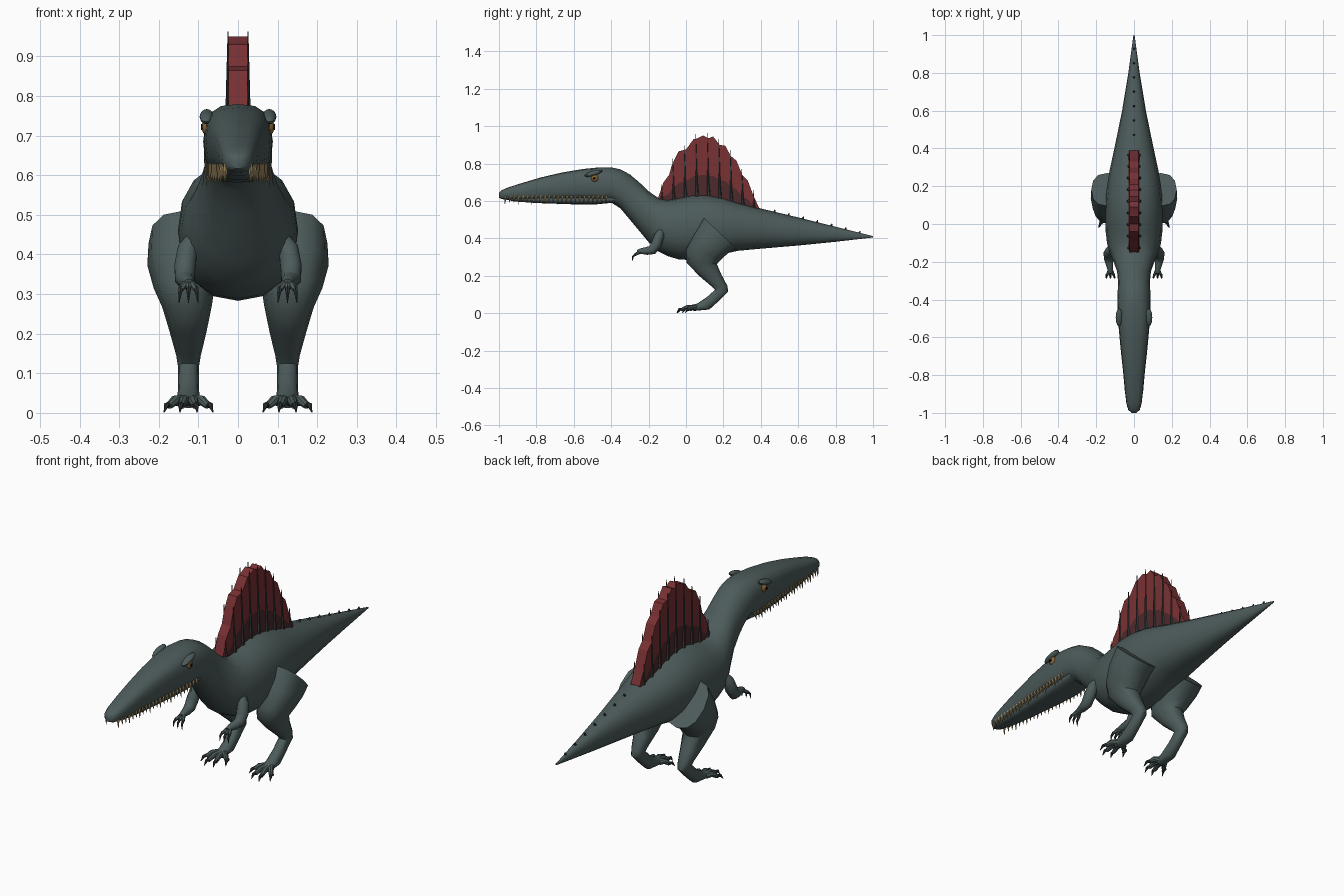
import bpy, bmesh, math
from mathutils import Vector

if "Cube" in bpy.data.objects:
    bpy.data.objects.remove(bpy.data.objects["Cube"])


def material(name, rgb):
    m = bpy.data.materials.new(name)
    m.diffuse_color = (*rgb, 1)
    m.use_nodes = True
    m.node_tree.nodes["Principled BSDF"].inputs["Base Color"].default_value = m.diffuse_color
    return m


SKIN = material("slate skin", (0.073, 0.105, 0.103))
RED = material("sail red", (0.19, 0.03, 0.033))
DARK_RED = material("sail dark red", (0.075, 0.022, 0.024))
RIB = material("rib grey", (0.035, 0.045, 0.045))
CLAW = material("claw dark", (0.03, 0.034, 0.034))
TOOTH = material("tooth ivory", (0.36, 0.26, 0.12))
AMBER = material("eye amber", (0.25, 0.13, 0.035))
BLACK = material("pupil black", (0.006, 0.006, 0.006))


def finish(name, bm, mats, mirror=False, angle=35):
    bmesh.ops.recalc_face_normals(bm, faces=bm.faces)
    me = bpy.data.meshes.new(name)
    bm.to_mesh(me)
    bm.free()
    ob = bpy.data.objects.new(name, me)
    bpy.context.collection.objects.link(ob)
    for m in mats:
        me.materials.append(m)
    bpy.ops.object.select_all(action='DESELECT')
    ob.select_set(True)
    bpy.context.view_layer.objects.active = ob
    bpy.ops.object.shade_smooth_by_angle(angle=math.radians(angle))
    if mirror:
        ob.modifiers.new("mirror", 'MIRROR')
    return ob


def loft(bm, rings):
    """Skin a list of point rings and cap both ends."""
    vs = [[bm.verts.new(p) for p in r] for r in rings]
    n = len(vs[0])
    for a, b in zip(vs, vs[1:]):
        for i in range(n):
            j = (i + 1) % n
            bm.faces.new((a[i], a[j], b[j], b[i]))
    bm.faces.new(vs[0])
    bm.faces.new(vs[-1])


def tube(bm, pts, radii, n=8):
    """Round limb through points with a radius at each one."""
    pts = [Vector(p) for p in pts]
    rings = []
    for i, (p, r) in enumerate(zip(pts, radii)):
        d = (pts[min(i + 1, len(pts) - 1)] - pts[max(i - 1, 0)]).normalized()
        u = d.cross(Vector((1, 0, 0)))
        if u.length < 0.1:
            u = d.cross(Vector((0, 0, 1)))
        u.normalize()
        w = d.cross(u)
        rings.append([p + (u * math.cos(t) + w * math.sin(t)) * r
                      for t in (2 * math.pi * k / n for k in range(n))])
    loft(bm, rings)


def spow(v, e):
    return math.copysign(abs(v) ** e, v)


def slices(bm, rows, n=16):
    """Upright cross-sections from rows of y, top, bottom, half width."""
    rings = []
    for y, top, bot, w in rows:
        e = 0.72 if y < -0.4 else 0.9
        rings.append([(w * spow(math.cos(t), e), y,
                       (top + bot) / 2 + (top - bot) / 2 * spow(math.sin(t), e))
                      for t in (2 * math.pi * k / n for k in range(n))])
    loft(bm, rings)


def lerp(table, y):
    for (y0, a), (y1, b) in zip(table, table[1:]):
        if y <= y1:
            return a + (b - a) * max(0, (y - y0) / (y1 - y0))
    return table[-1][1]


# Body, from snout to tail tip
BODY = [(-1.0, .645, .617, .012), (-.985, .658, .61, .03), (-.95, .673, .606, .04),
        (-.88, .695, .603, .049), (-.78, .725, .602, .058), (-.66, .753, .602, .071),
        (-.55, .771, .60, .081), (-.46, .78, .592, .086), (-.40, .78, .592, .088),
        (-.35, .769, .56, .086), (-.30, .742, .50, .085), (-.25, .70, .44, .09),
        (-.20, .652, .38, .108), (-.15, .618, .332, .13), (-.10, .608, .306, .143),
        (-.04, .618, .288, .15), (.04, .635, .283, .152), (.12, .634, .293, .151),
        (.20, .618, .317, .143), (.28, .592, .334, .13), (.40, .56, .345, .104),
        (.60, .512, .362, .063), (.80, .462, .382, .03), (1.0, .412, .405, .003)]
bm = bmesh.new()
slices(bm, BODY)
finish("body", bm, [SKIN], angle=50)
WIDTH = [(r[0], r[3]) for r in BODY]
TOP = [(r[0], r[1]) for r in BODY]

# Lower jaw, narrower than the snout so the teeth overhang it
bm = bmesh.new()
slices(bm, [(-.96, .62, .607, .018), (-.92, .63, .598, .032), (-.8, .63, .589, .044),
            (-.6, .63, .582, .06), (-.48, .63, .582, .068), (-.38, .63, .592, .068)])
finish("lower_jaw", bm, [SKIN], angle=50)

# Teeth along the lip
bm = bmesh.new()
for i in range(24):
    y = -.965 + i * .0235
    w = lerp(WIDTH, y)
    drop = .038 if i % 3 == 0 else .028
    tube(bm, [(w * .84, y, .628), (w * .93, y - .003, .62 - drop)], [.0075, .001], 5)
finish("teeth", bm, [TOOTH], True)

# Eyes, pupils and brows
bm = bmesh.new()
bmesh.ops.create_uvsphere(bm, u_segments=12, v_segments=8, radius=1)
for v in bm.verts:
    v.co = Vector((.079 + v.co.x * .013, -.488 + v.co.y * .02, .722 + v.co.z * .02))
finish("eye", bm, [AMBER], True)
bm = bmesh.new()
tube(bm, [(.088, -.49, .722), (.0935, -.49, .722)], [.008, .007], 8)
finish("pupil", bm, [BLACK], True)
bm = bmesh.new()
bmesh.ops.create_uvsphere(bm, u_segments=12, v_segments=8, radius=1)
for v in bm.verts:
    x, y, z = v.co
    v.co = Vector((.079 + x * .018, -.495 + y * .048, .748 + z * .014 + y * .013))
finish("brow", bm, [SKIN], True)

# Sail: scalloped slab, darker on the lower sides
EDGE = [(-.155, .60), (-.12, .70), (-.09, .74), (-.075, .795), (-.04, .865), (0, .875),
        (.04, .93), (.06, .935), (.09, .95), (.12, .935), (.145, .945), (.18, .90),
        (.21, .895), (.24, .84), (.27, .815), (.30, .74), (.33, .71), (.36, .63),
        (.39, .565)]
bm = bmesh.new()
rings = []
for y, z in EDGE:
    base = min(lerp(TOP, y) - .04, z - .02)
    mid = base + (z - base) * .41
    rings.append([(.029, y, base), (.028, y, mid), (.024, y, z),
                  (-.024, y, z), (-.028, y, mid), (-.029, y, base)])
loft(bm, rings)
bm.faces.ensure_lookup_table()
for i, f in enumerate(bm.faces):
    if i < 6 * (len(EDGE) - 1) and i % 6 in (0, 4):
        f.material_index = 1
finish("sail", bm, [RED, DARK_RED], angle=15)

# Sail ribs on both sides
bm = bmesh.new()
for i in range(9):
    y = -.125 + i * .0615
    z0, z1 = lerp(TOP, y) - .02, lerp(EDGE, y - .008)
    tube(bm, [(.027, y, z0), (.028, y - .004, z0 + .09 * (z1 - z0) / .3),
              (.025, y - .008, z1 + .025)], [.011, .006, .0015], 6)
finish("sail_ribs", bm, [RIB], True)

# Small bumps down the tail
bm = bmesh.new()
for i in range(7):
    y = .47 + i * .076
    z = lerp(TOP, y)
    tube(bm, [(0, y, z - .008), (0, y + .006, z + .01)], [.009, .002], 6)
finish("tail_bumps", bm, [RIB])

# Hind legs: rings given by front and back (y, z), centre x and half width
LEG = [((.095, .51), (.27, .345), .14, .086), ((.042, .42), (.23, .325), .141, .088),
       ((.0, .34), (.19, .29), .136, .077), ((.003, .27), (.165, .262), .129, .062),
       ((.07, .20), (.19, .205), .126, .046), ((.135, .145), (.222, .145), .125, .031),
       ((.155, .125), (.225, .115), .125, .027), ((.11, .085), (.175, .065), .125, .026),
       ((.06, .052), (.125, .02), .125, .028), ((.025, .042), (.04, .012), .125, .026)]
bm = bmesh.new()
rings = []
for f, b, xc, xr in LEG:
    f, b = Vector((xc, *f)), Vector((xc, *b))
    c, h = (f + b) / 2, (f - b) / 2
    rings.append([c + h * spow(math.cos(t), .85) + Vector((xr * spow(math.sin(t), .85), 0, 0))
                  for t in (2 * math.pi * k / 12 for k in range(12))])
loft(bm, rings)
finish("hind_leg", bm, [SKIN], True, 45)

# Toes and claws
toes, claws = bmesh.new(), bmesh.new()
for dx, tip in ((-.062, -.005), (-.022, -.045), (.022, -.05), (.062, -.02)):
    root = Vector((.125 + dx * .25, .05, .03))
    end = Vector((.125 + dx * .8, tip + .025, .018))
    knuckle = root.lerp(end, .55) + Vector((0, 0, .008))
    tube(toes, [root, knuckle, end], [.016, .013, .009])
    tube(claws, [end + Vector((0, .008, .003)), end + Vector((dx * .1, -.012, .002)),
                 Vector((.125 + dx, tip, .001))], [.009, .007, .001], 6)
finish("toes", toes, [SKIN], True)
finish("toe_claws", claws, [CLAW], True)

# Arms
bm = bmesh.new()
tube(bm, [(.112, -.13, .445), (.127, -.142, .415), (.134, -.158, .37), (.134, -.18, .338),
          (.13, -.21, .333), (.126, -.242, .332), (.125, -.258, .326)],
     [.016, .026, .028, .026, .021, .015, .013], 10)
finish("arm", bm, [SKIN], True, 50)

# Fingers and claws
fingers, claws = bmesh.new(), bmesh.new()
for dx in (-.024, 0, .024):
    mid = Vector((.125 + dx * .8, -.272, .312))
    tube(fingers, [(.125 + dx * .3, -.25, .328), mid], [.009, .007], 6)
    tube(claws, [mid + Vector((0, .003, .004)), mid + Vector((dx * .1, -.012, -.01)),
                 (.125 + dx, -.286, .278)], [.007, .005, .001], 6)
finish("fingers", fingers, [SKIN], True)
finish("finger_claws", claws, [CLAW], True)
